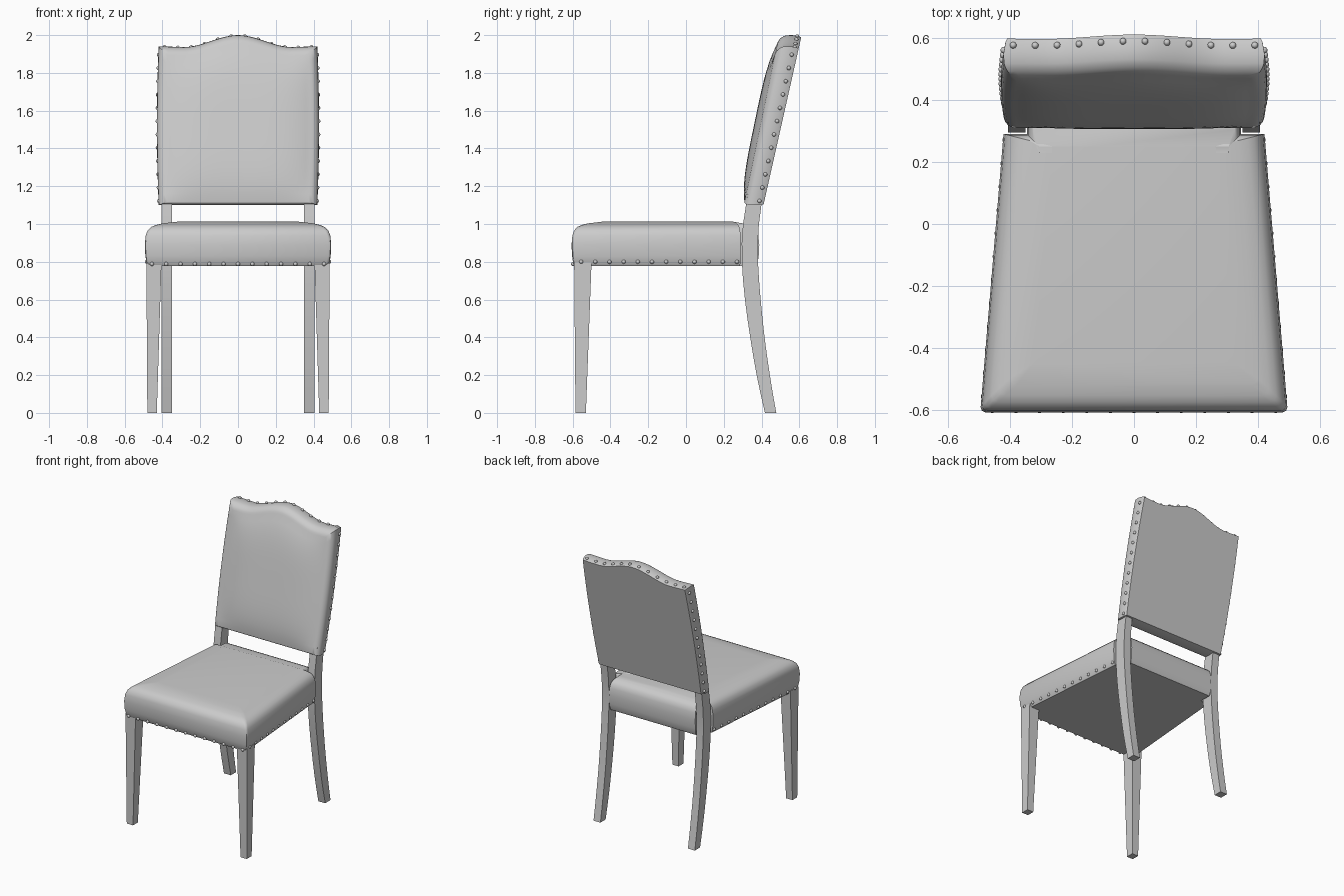
import bpy, bmesh, math
from mathutils import Vector, Matrix

if "Cube" in bpy.data.objects:
    bpy.data.objects.remove(bpy.data.objects["Cube"])

GREY = (0.6, 0.6, 0.6, 1)
mat = bpy.data.materials.new("plain_grey")
mat.use_nodes = True
mat.diffuse_color = GREY
mat.node_tree.nodes["Principled BSDF"].inputs["Base Color"].default_value = GREY


def finish(name, bm, angle=40):
    bmesh.ops.recalc_face_normals(bm, faces=bm.faces[:])
    mesh = bpy.data.meshes.new(name)
    bm.to_mesh(mesh)
    bm.free()
    mesh.materials.append(mat)
    ob = bpy.data.objects.new(name, mesh)
    bpy.context.collection.objects.link(ob)
    bpy.ops.object.select_all(action='DESELECT')
    ob.select_set(True)
    bpy.context.view_layer.objects.active = ob
    bpy.ops.object.shade_smooth_by_angle(angle=math.radians(angle))
    return ob


def loft(bm, rings):
    """Skin closed rings of points and cap both ends."""
    vs = [[bm.verts.new(p) for p in ring] for ring in rings]
    n = len(vs[0])
    for a, b in zip(vs, vs[1:]):
        for i in range(n):
            bm.faces.new((a[i], a[(i + 1) % n], b[(i + 1) % n], b[i]))
    bm.faces.new(vs[0][::-1])
    bm.faces.new(vs[-1])
    return vs


def leg(name, sections):
    """Square leg from (z, x0, x1, y0, y1) sections, made on both sides."""
    for side, s in (("left", 1), ("right", -1)):
        bm = bmesh.new()
        loft(bm, [[(s * x0, y0, z), (s * x1, y0, z), (s * x1, y1, z), (s * x0, y1, z)]
                  for z, x0, x1, y0, y1 in sections])
        finish(f"{name}_{side}", bm, 30)


# Legs: straight tapered front pair, swept rear pair running up into the back
leg("front_leg", [(0, .43, .48, -.585, -.53), (.8, .405, .485, -.592, -.5)])
rear_curve = [(0, .418, .06), (.1, .395, .065), (.2, .374, .07), (.3, .356, .073),
              (.4, .34, .076), (.5, .325, .08), (.6, .312, .083), (.7, .302, .085),
              (.8, .296, .085), (.9, .295, .085), (1, .302, .084), (1.16, .327, .08)]
leg("rear_leg", [(z, .35, .405, y, y + w) for z, y, w in rear_curve])

# Seat: tapered cushion, notched at the rear around the legs
half = [(.495, -.606), (.42, .29), (.345, .29), (.345, .388)]
outline = [Vector(p) for p in half] + [Vector((-x, y)) for x, y in half[::-1]]
edge_round = [1, .25, .25, 1, .25, .25, 1, 1]


def inset_outline(d):
    n = len(outline)
    out = []
    for i, p in enumerate(outline):
        e1 = (p - outline[i - 1]).normalized()
        e2 = (outline[(i + 1) % n] - p).normalized()
        n1, n2 = Vector((-e1.y, e1.x)), Vector((-e2.y, e2.x))
        d1, d2 = d * edge_round[i - 1], d * edge_round[i]
        det = n1.x * n2.y - n1.y * n2.x
        out.append(p + Vector((d1 * n2.y - d2 * n1.y, n1.x * d2 - n2.x * d1)) / det)
    return out


seat_layers = [(.778, .016), (.79, .01), (.83, .003), (.89, 0), (.94, .005),
               (.968, .015), (.986, .034), (.995, .055), (1.003, .085), (1.012, .16)]
bm = bmesh.new()
rings = loft(bm, [[(p.x, p.y, z) for p in inset_outline(d)] for z, d in seat_layers])
corners = {v for ring in rings[:-1] for v in (ring[0], ring[-1])}
front_edges = [e for e in bm.edges if all(v in corners for v in e.verts)
               and abs(e.verts[0].co.x - e.verts[1].co.x) < .3]
bmesh.ops.bevel(bm, geom=front_edges, offset=.016, segments=2, profile=.5, affect='EDGES')
finish("seat_cushion", bm, 45)

# Backrest: leaning padded panel with a humped top
BOTTOM, NX, NZ = 1.1, 32, 18


def top_height(x):
    hump = max(0, 1 - abs(x) / .29)
    return 1.935 + .065 * hump * hump * (3 - 2 * hump) + .006 * min(1, (x / .4) ** 4)


def rear_y(z):
    return .41 + .225 * (z - BOTTOM)


def back_point(s, t, depth, inset, puff=0):
    x = s * (.42 + .009 * (1 - t * t) - inset)
    low, high = BOTTOM + .4 * inset, top_height(x) - inset
    z = low + (high - low) * (t + 1) / 2
    depth += puff * (1 - s ** 4) * (1 - t ** 4) + depth * .07 * (t + 1)
    return Vector((x, rear_y(z) - depth, z))


back_layers = [(0, .012), (.012, .006), (.045, 0)]
for k in range(1, 7):
    a = k * math.pi / 12
    back_layers.append((.06 + .045 * math.sin(a), .045 * (1 - math.cos(a))))
last = len(back_layers) - 1

bm = bmesh.new()
cache = {}


def vert(layer, i, j):
    key = (layer, i, j)
    if key not in cache:
        d, inset = back_layers[layer]
        cache[key] = bm.verts.new(back_point(2 * i / NX - 1, 2 * j / NZ - 1, d, inset,
                                             .033 if layer == last else 0))
    return cache[key]


for layer in (0, last):
    for i in range(NX):
        for j in range(NZ):
            bm.faces.new([vert(layer, *c) for c in
                          ((i, j), (i + 1, j), (i + 1, j + 1), (i, j + 1))])
rim = ([(i, 0) for i in range(NX)] + [(NX, j) for j in range(NZ)]
       + [(i, NZ) for i in range(NX, 0, -1)] + [(0, j) for j in range(NZ, 0, -1)])
for k in range(last):
    for a, b in zip(rim, rim[1:] + rim[:1]):
        bm.faces.new((vert(k, *a), vert(k, *b), vert(k + 1, *b), vert(k + 1, *a)))
finish("backrest_panel", bm, 45)


# Upholstery nails
def nails(name, points, radius=.011):
    bm = bmesh.new()
    for p in points:
        bmesh.ops.create_uvsphere(bm, u_segments=10, v_segments=6, radius=radius,
                                  matrix=Matrix.Translation(p))
    finish(name, bm, 60)


nails("seat_front_nails", [(i * .076, -.598, .788) for i in range(-6, 7)])
for side, s in (("left", 1), ("right", -1)):
    nails(f"seat_{side}_nails", [(s * (.488 - .075 * k * .0837 - .006), -.555 + .075 * k, .8)
                                 for k in range(12)])
    nails(f"backrest_{side}_nails", [back_point(s, -.95 + k * .1682, .026, .003)
                                     for k in range(12)])
nails("backrest_top_nails", [back_point((k - 5.5) * .17, 1, .02, .004) for k in range(12)])
